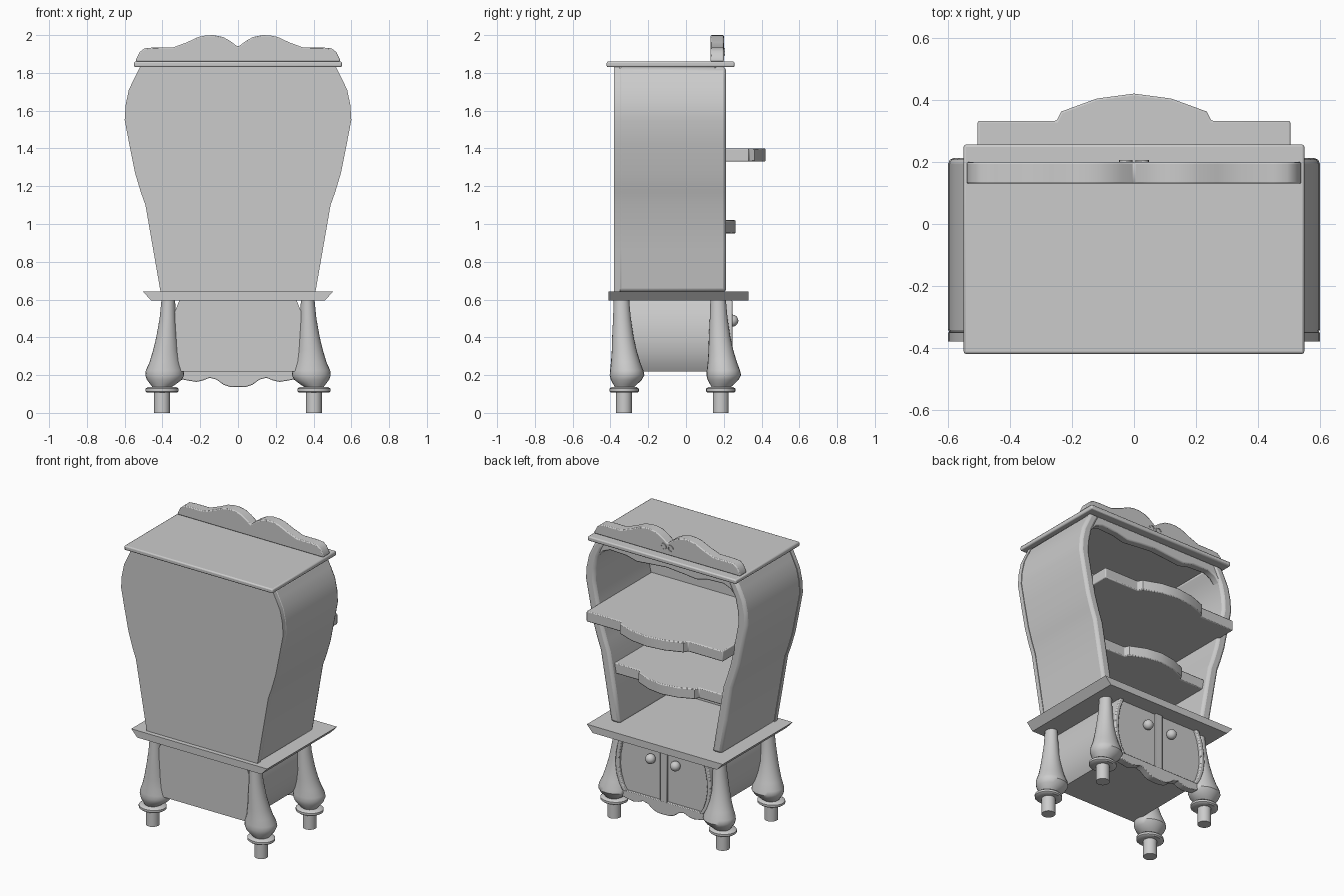
import bpy, bmesh, math
from mathutils import Vector

if "Cube" in bpy.data.objects:
    bpy.data.objects.remove(bpy.data.objects["Cube"])

grey = bpy.data.materials.new("grey_paint")
grey.diffuse_color = (0.6, 0.6, 0.6, 1)
grey.use_nodes = True
grey.node_tree.nodes["Principled BSDF"].inputs["Base Color"].default_value = grey.diffuse_color


def finish(name, bm, bevel=0, angle=35):
    bmesh.ops.recalc_face_normals(bm, faces=bm.faces)
    me = bpy.data.meshes.new(name)
    bm.to_mesh(me)
    bm.free()
    me.materials.append(grey)
    me.shade_smooth()
    me.set_sharp_from_angle(angle=math.radians(angle))
    ob = bpy.data.objects.new(name, me)
    bpy.context.collection.objects.link(ob)
    if bevel:
        mod = ob.modifiers.new("bevel", "BEVEL")
        mod.width = bevel
        mod.segments = 2
        mod.limit_method = "ANGLE"
        mod.angle_limit = math.radians(60)
    return ob


def prism(name, pts, lo, hi, axis="y", bevel=0):
    """Extrude a closed outline: (x, z) along y, or (x, y) along z."""
    bm = bmesh.new()
    place = (lambda p, t: (p[0], t, p[1])) if axis == "y" else (lambda p, t: (p[0], p[1], t))
    a = [bm.verts.new(place(p, lo)) for p in pts]
    b = [bm.verts.new(place(p, hi)) for p in pts]
    bm.faces.new(a)
    bm.faces.new(b)
    for i in range(len(pts)):
        j = (i + 1) % len(pts)
        bm.faces.new((a[i], a[j], b[j], b[i]))
    return finish(name, bm, bevel)


def mirrored(half):
    """Complete a right-half outline with its left half."""
    return half + [(-x, v) for x, v in reversed(half) if abs(x) > 1e-5]


def box(name, x0, x1, y0, y1, z0, z1, bevel=0):
    return prism(name, [(x0, z0), (x1, z0), (x1, z1), (x0, z1)], y0, y1, "y", bevel)


# Upper case: bulging side walls and closed panel
side = [(0.41, 0.64), (0.45, 0.87), (0.49, 1.10), (0.515, 1.17), (0.545, 1.27),
        (0.575, 1.42), (0.60, 1.55), (0.595, 1.63), (0.578, 1.71), (0.55, 1.77), (0.52, 1.83)]
prism("closed_panel", mirrored(side), -0.38, -0.35)
wall = side + [(x - 0.07, z) for x, z in reversed(side)]
for s, label in ((1, "right"), (-1, "left")):
    prism(label + "_wall", [(s * x, z) for x, z in wall], -0.36, 0.213, "y", 0.018)

# Scalloped rail at the top of the opening
prism("top_rail", mirrored([(0.52, 1.83), (0.53, 1.66), (0.505, 1.72), (0.47, 1.76), (0.42, 1.78),
                            (0.30, 1.775), (0.22, 1.755), (0.12, 1.765), (0, 1.775)][::1])
      , 0.15, 0.205, "y", 0.008)

# Top board and crest
box("top_board", -0.55, 0.55, -0.42, 0.257, 1.83, 1.86, 0.008)
crest = [(0.54, 1.86), (0.54, 1.872), (0.52, 1.91), (0.495, 1.93), (0.45, 1.934), (0.345, 1.934),
         (0.27, 1.962), (0.21, 1.99), (0.17, 1.998), (0.13, 2.0), (0.08, 1.99), (0.04, 1.968), (0, 1.938)]
prism("crest", mirrored(crest), 0.13, 0.2, "y", 0.006)

# Small scroll reliefs on the crest
for s in (1, -1):
    bm = bmesh.new()
    ring = []
    for i in range(13):
        t = i / 12 * 1.6 * math.pi
        row = []
        for r, y in ((0.014, 0.198), (0.014, 0.206), (0.022, 0.206), (0.022, 0.198)):
            row.append(bm.verts.new((s * (0.026 + r * math.cos(t)), y, 1.91 + r * math.sin(t))))
        ring.append(row)
    for p, q in zip(ring, ring[1:]):
        for k in range(4):
            bm.faces.new((p[k], p[(k + 1) % 4], q[(k + 1) % 4], q[k]))
    bm.faces.new(ring[0])
    bm.faces.new(ring[-1])
    finish("crest_scroll", bm)


# Shelves with a bowed middle
def shelf(name, width, edge, bow, z0, z1):
    half = [(width, -0.36), (width, edge), (bow, edge), (bow * 0.94, edge + 0.03),
            (bow * 0.48, edge + 0.072), (0, edge + 0.088)]
    prism(name, mirrored(half), z0, z1, "z", 0.006)


shelf("upper_shelf", 0.505, 0.333, 0.25, 1.33, 1.40)
shelf("lower_shelf", 0.41, 0.175, 0.22, 0.95, 1.02)

# Waist board with slanted ends
prism("waist_board", [(-0.46, 0.595), (0.46, 0.595), (0.503, 0.642), (-0.503, 0.642)], -0.41, 0.33)

# Lower cabinet
belly = [(0.30, 0.22), (0.325, 0.26), (0.345, 0.32), (0.355, 0.39), (0.35, 0.46), (0.337, 0.53), (0.31, 0.597)]
prism("lower_cabinet", mirrored(belly), -0.36, 0.225)
for s, label in ((1, "right"), (-1, "left")):
    strip = belly + [(x - 0.028, z) for x, z in reversed(belly)]
    prism(label + "_door_trim", [(s * x, z) for x, z in strip], 0.21, 0.245, "y", 0.006)
box("door_divider", -0.025, 0.025, 0.21, 0.24, 0.22, 0.597, 0.004)

# Wavy apron under the doors
apron = [(0.30, 0.225), (0.305, 0.18), (0.27, 0.172), (0.22, 0.164), (0.185, 0.172), (0.15, 0.186),
         (0.115, 0.177), (0.075, 0.148), (0.045, 0.138), (0, 0.136)]
prism("apron", mirrored(apron), 0.19, 0.24, "y", 0.004)

# Door knobs
for s in (1, -1):
    bm = bmesh.new()
    bmesh.ops.create_uvsphere(bm, u_segments=20, v_segments=12, radius=0.032)
    bmesh.ops.translate(bm, verts=bm.verts, vec=Vector((s * 0.092, 0.245, 0.488)))
    finish("door_knob", bm)

# Turned legs: height, x radius, y radius, x offset, y offset
LEG = [(0, 0.042, 0.042, 0, 0), (0.107, 0.042, 0.042, 0, 0), (0.107, 0.078, 0.070, 0, 0),
       (0.114, 0.088, 0.078, 0, 0), (0.128, 0.088, 0.078, 0, 0), (0.137, 0.075, 0.066, 0, 0),
       (0.138, 0.052, 0.052, 0, 0.003), (0.15, 0.066, 0.062, -0.005, 0.006),
       (0.175, 0.092, 0.082, -0.012, 0.012), (0.20, 0.103, 0.092, -0.014, 0.016),
       (0.225, 0.100, 0.088, -0.014, 0.014), (0.27, 0.082, 0.077, -0.016, 0.008),
       (0.33, 0.068, 0.066, -0.020, 0.001), (0.40, 0.056, 0.057, -0.025, -0.006),
       (0.50, 0.043, 0.047, -0.030, -0.011), (0.60, 0.036, 0.041, -0.033, -0.014)]


def leg(name, s, y):
    bm = bmesh.new()
    n = 24
    rows = []
    for z, rx, ry, dx, dy in LEG:
        rows.append([bm.verts.new((s * (0.402 + dx) + rx * math.cos(2 * math.pi * i / n),
                                   y + dy + ry * math.sin(2 * math.pi * i / n), z)) for i in range(n)])
    for p, q in zip(rows, rows[1:]):
        for i in range(n):
            j = (i + 1) % n
            bm.faces.new((p[i], p[j], q[j], q[i]))
    bm.faces.new(rows[0])
    bm.faces.new(rows[-1])
    finish(name, bm, 0, 40)


for s, label in ((1, "right"), (-1, "left")):
    leg("front_leg_" + label, s, -0.328)
    leg("rear_leg_" + label, s, 0.184)
